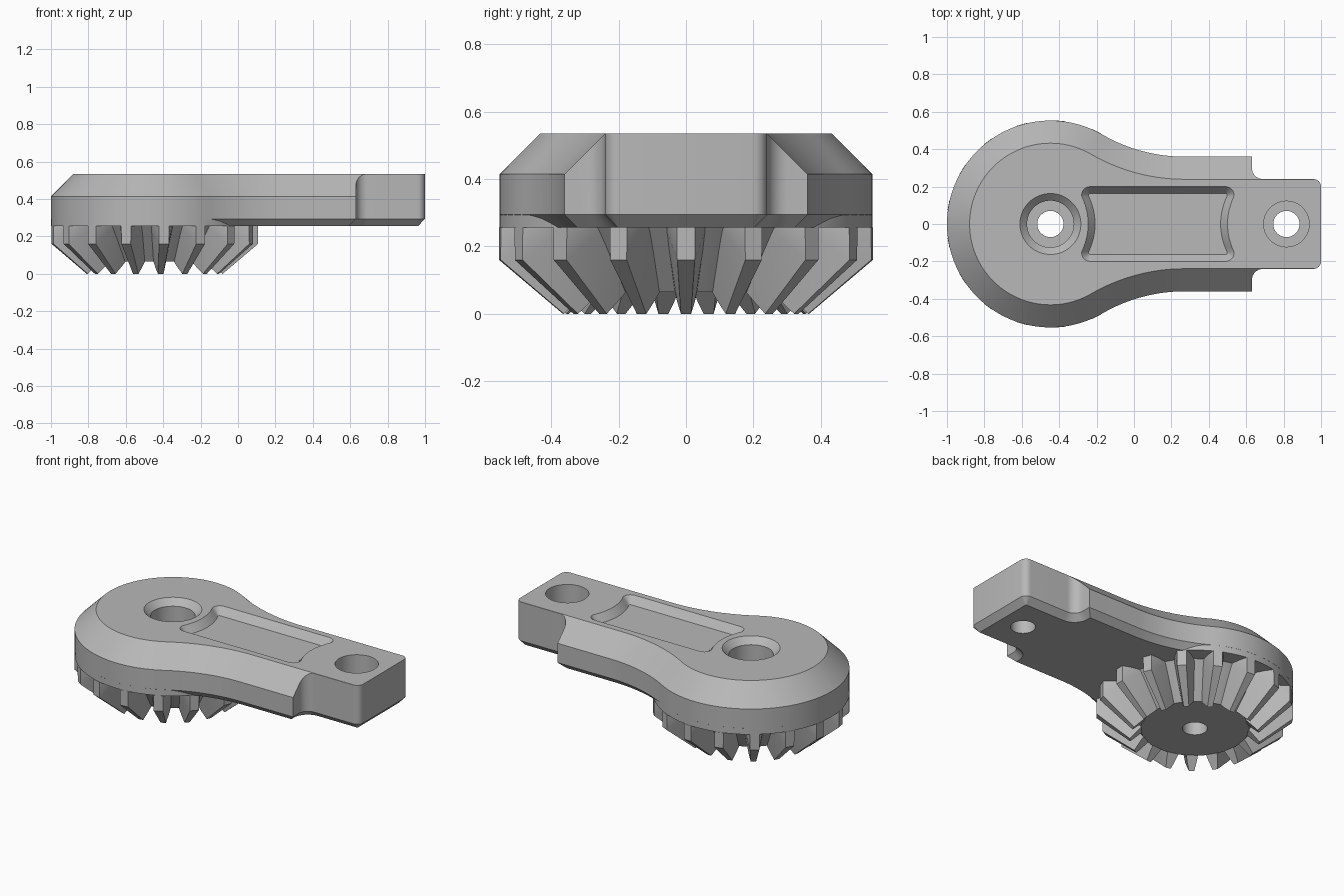
import bpy, bmesh
from math import pi, cos, sin, atan2, hypot
from mathutils import Matrix, Vector

cube = bpy.data.objects.get("Cube")
if cube:
    bpy.data.objects.remove(cube, do_unlink=True)

CX, R = -0.447, 0.553             # gear axis and round end radius
HALF, BX = 0.36, 0.27             # arm half width, end of neck curve
TOP, BOTTOM = 0.535, 0.256
TAB_X = 0.815                     # centre of tab hole
TEETH = 17

grey = bpy.data.materials.new("satin grey")
grey.use_nodes = True
colour = (0.48, 0.48, 0.48, 1)
grey.diffuse_color = colour
grey.node_tree.nodes["Principled BSDF"].inputs["Base Color"].default_value = colour


def make(name, bm):
    bmesh.ops.recalc_face_normals(bm, faces=bm.faces)
    mesh = bpy.data.meshes.new(name)
    bm.to_mesh(mesh)
    bm.free()
    mesh.materials.append(grey)
    ob = bpy.data.objects.new(name, mesh)
    bpy.context.collection.objects.link(ob)
    return ob


def loft(name, levels):
    """Closed solid through matching loops given as (points, height)."""
    bm = bmesh.new()
    rings = [[bm.verts.new((x, y, z)) for x, y in pts] for pts, z in levels]
    n = len(rings[0])
    for a, b in zip(rings, rings[1:]):
        for i in range(n):
            j = (i + 1) % n
            bm.faces.new((a[i], a[j], b[j], b[i]))
    bm.faces.new(rings[0])
    bm.faces.new(rings[-1])
    return make(name, bm)


def arc(cx, cy, r, a0, a1, n):
    return [(cx + r * cos(a0 + (a1 - a0) * i / n),
             cy + r * sin(a0 + (a1 - a0) * i / n)) for i in range(n + 1)]


def circle(cx, r):
    return arc(cx, 0, r, 0, 2 * pi, 64)[:-1]


def turned(name, cx, profile):
    return loft(name, [(circle(cx, r), z) for r, z in profile])


def boolean(ob, tool, operation):
    mod = ob.modifiers.new("cut", 'BOOLEAN')
    mod.operation, mod.object, mod.solver = operation, tool, 'EXACT'
    bpy.context.view_layer.objects.active = ob
    bpy.ops.object.modifier_apply(modifier=mod.name)


def mirrored(half):
    return half + [(x, -y) for x, y in reversed(half)]


# Outline: round end, tangent neck curve, straight arm, stepped tab
dx = BX - CX
NECK = (dx * dx + HALF * HALF - R * R) / (2 * (R - HALF))
tangent = atan2(HALF + NECK, dx)


def neck(d):
    return (arc(CX, 0, R - d, pi * 0.99, tangent, 40)
            + arc(BX, HALF + NECK, NECK + d, tangent + pi, 1.5 * pi, 16)[1:])


def arm_outline(d):
    return mirrored(neck(d) + [(0.63 - d, HALF - d)]
                    + arc(0.69, 0.30, 0.06 + d, pi, 1.5 * pi, 8)
                    + arc(0.96, 0.20, 0.04 - d, pi / 2, 0, 6))


def slope_outline(d):
    return mirrored(neck(d) + [(1.2, HALF - d)])


# Arm with small lower chamfer, trimmed by a sloping upper chamfer
arm = loft("arm", [(arm_outline(0.037), BOTTOM), (arm_outline(0), 0.294),
                   (arm_outline(0), TOP)])
slope = loft("chamfer_trim", [(slope_outline(z - 0.414), z) for z in (0.2, 0.58)])

# Shallow pocket with bowed ends


def pocket_outline(d):
    ys = [-0.15 + 0.3 * i / 12 for i in range(13)]
    bow = [0.035 * (1 - (y / 0.15) ** 2) for y in ys]
    r = 0.045 - d
    left = [(-0.28 + d + b, y) for y, b in zip(ys, bow)]
    right = [(0.535 - d - b, y) for y, b in zip(ys, bow)]
    return (left + arc(-0.235, 0.155, r, pi, pi / 2, 5)
            + arc(0.49, 0.155, r, pi / 2, 0, 5) + right[::-1]
            + arc(0.49, -0.155, r, 0, -pi / 2, 5)
            + arc(-0.235, -0.155, r, -pi / 2, -pi, 5))


pocket = loft("pocket_cutter", [(pocket_outline(0.037), TOP - 0.045),
                                (pocket_outline(0), TOP),
                                (pocket_outline(0), TOP + 0.1)])

# Stepped holes through the hub and the tab
hub_bore = turned("hub_bore_cutter", CX, [
    (0.07, -0.1), (0.07, 0.31), (0.125, 0.31), (0.125, TOP - 0.038),
    (0.163, TOP), (0.163, 0.7)])
tab_bore = turned("tab_bore_cutter", TAB_X, [
    (0.07, -0.1), (0.07, 0.36), (0.122, 0.36), (0.122, 0.7)])

boolean(arm, slope, 'INTERSECT')
for tool in (pocket, hub_bore, tab_bore):
    boolean(arm, tool, 'DIFFERENCE')

# Gear core: root cone below a full round flange
core = turned("gear_core", CX, [(0.305, 0.065), (0.455, BOTTOM),
                                (R, BOTTOM), (R, 0.295)])
boolean(core, hub_bore, 'DIFFERENCE')

for tool in (slope, pocket, hub_bore, tab_bore):
    bpy.data.objects.remove(tool, do_unlink=True)

# Bevel gear teeth: (radius, height, half width) of one tooth, repeated round
tooth = [(0.365, 0, 0.015), (0.33, 0.035, 0.026), (0.295, 0.07, 0.034),
         (0.554, 0.16, 0.026), (0.554, BOTTOM, 0.027),
         (0.50, BOTTOM, 0.046), (0.43, BOTTOM, 0.06)]
bm = bmesh.new()
for k in range(TEETH):
    turn = Matrix.Translation((CX, 0, 0)) @ Matrix.Rotation(2 * pi * k / TEETH, 4, 'Z')
    verts = [bm.verts.new(turn @ Vector((r, s * w, z)))
             for r, z, w in tooth for s in (-1, 1)]
    hull = bmesh.ops.convex_hull(bm, input=verts)
    loose = [v for v in hull["geom_interior"] if isinstance(v, bmesh.types.BMVert)]
    bmesh.ops.delete(bm, geom=loose, context='VERTS')
teeth = make("gear_teeth", bm)

# Smooth curved walls, crisp edges
bpy.ops.object.select_all(action='DESELECT')
for ob in (arm, core, teeth):
    ob.select_set(True)
bpy.context.view_layer.objects.active = arm
bpy.ops.object.shade_smooth_by_angle(angle=0.4)
